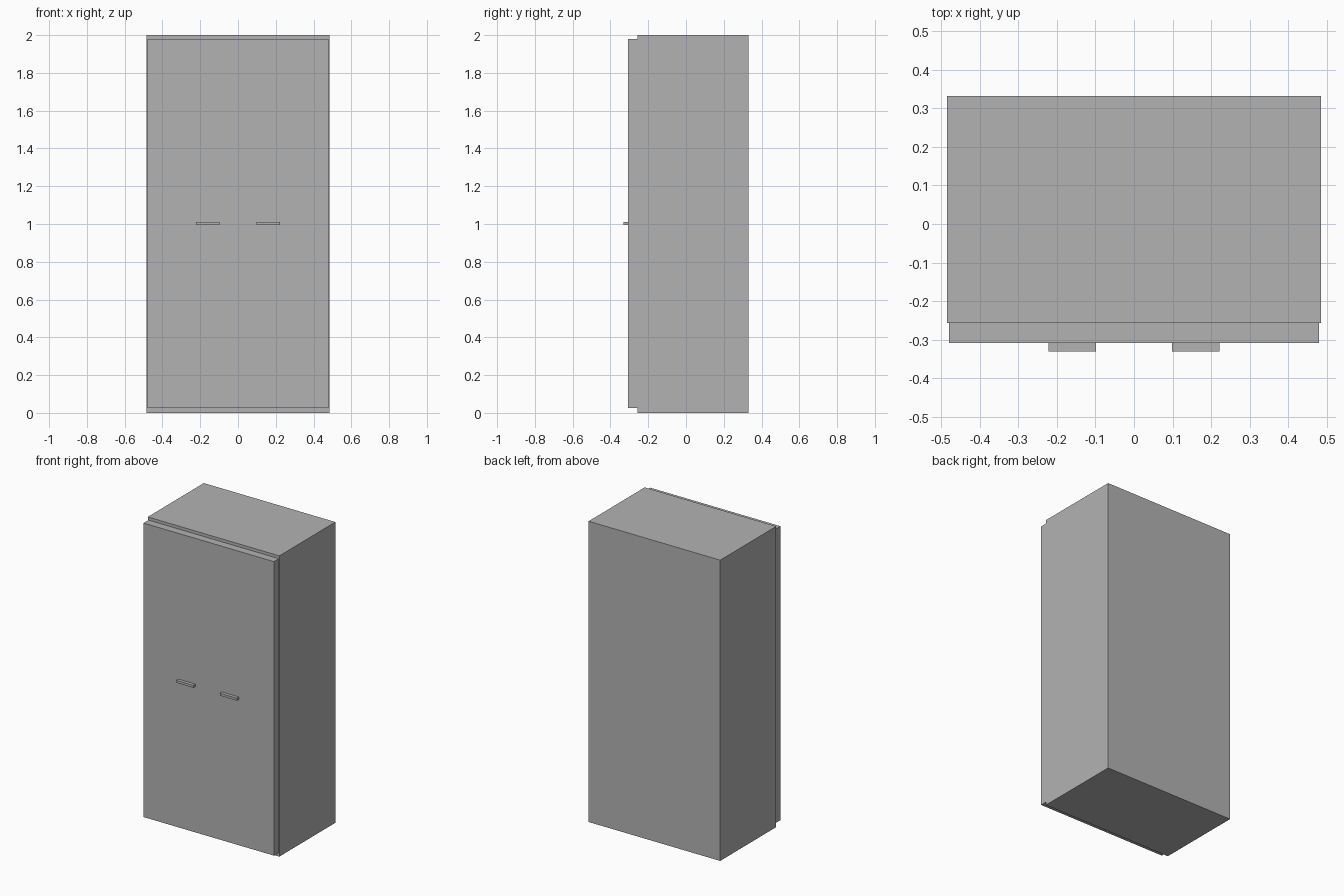
import bpy

if "Cube" in bpy.data.objects:
    bpy.data.objects.remove(bpy.data.objects["Cube"])

grey = bpy.data.materials.new("grey")
grey.diffuse_color = (0.45, 0.45, 0.45, 1)
grey.use_nodes = True
grey.node_tree.nodes["Principled BSDF"].inputs["Base Color"].default_value = grey.diffuse_color


def box(name, low, high):
    """Add a box spanning two opposite corners."""
    centre = [(a + b) / 2 for a, b in zip(low, high)]
    bpy.ops.mesh.primitive_cube_add(size=1, location=centre)
    ob = bpy.context.object
    ob.name = name
    ob.scale = [b - a for a, b in zip(low, high)]
    bpy.ops.object.transform_apply(location=False, rotation=False, scale=True)
    ob.data.materials.append(grey)
    return ob


# Cabinet carcass
box("cabinet_body", (-0.484, -0.257, 0), (0.484, 0.332, 2))

# Front panel, slightly smaller than the carcass
box("front_panel", (-0.479, -0.308, 0.025), (0.479, -0.257, 1.98))

# Pair of small bar handles
for side, x in (("left", -0.16), ("right", 0.16)):
    box(side + "_handle", (x - 0.062, -0.33, 0.995), (x + 0.062, -0.308, 1.011))
